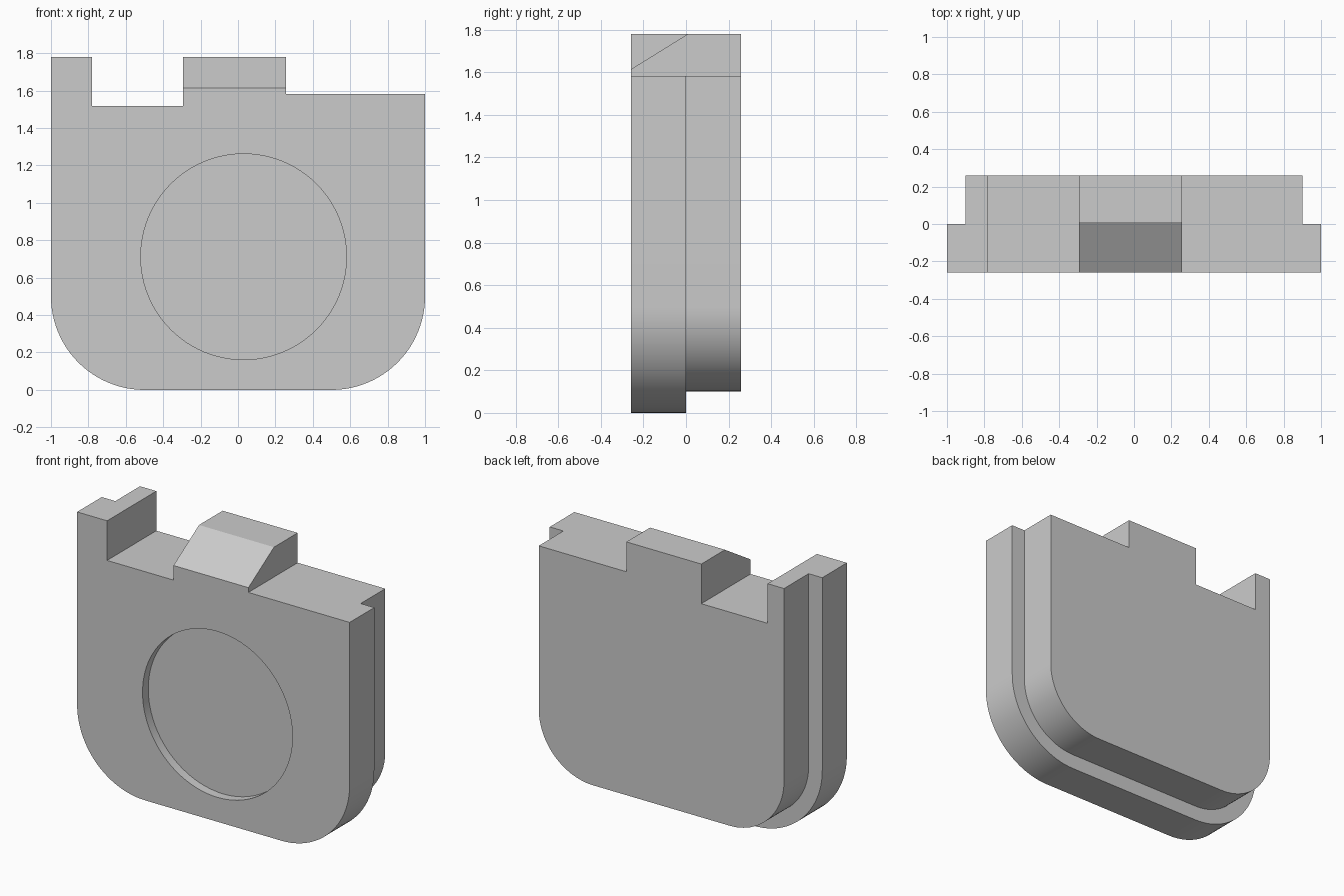
import bpy, bmesh
from math import cos, sin, pi, radians

cube = bpy.data.objects.get("Cube")
if cube:
    bpy.data.objects.remove(cube, do_unlink=True)

FRONT, MID, BACK = -0.258, 0.0, 0.258
TALL, SHOULDER, SLOT = 1.78, 1.582, 1.517
HUMP_L, HUMP_R, POST = -0.293, 0.257, -0.78

grey = bpy.data.materials.new("plain grey")
grey.use_nodes = True
colour = (0.6, 0.6, 0.6, 1)
grey.diffuse_color = colour
grey.node_tree.nodes["Principled BSDF"].inputs["Base Color"].default_value = colour


def prism(name, points, depth_axis, start, end):
    """Extrude a closed outline along x or y."""
    bm = bmesh.new()
    if depth_axis == "y":
        verts = [bm.verts.new((a, start, b)) for a, b in points]
        move = (0, end - start, 0)
    else:
        verts = [bm.verts.new((start, a, b)) for a, b in points]
        move = (end - start, 0, 0)
    face = bm.faces.new(verts)
    out = bmesh.ops.extrude_face_region(bm, geom=[face])
    moved = [g for g in out["geom"] if isinstance(g, bmesh.types.BMVert)]
    bmesh.ops.translate(bm, verts=moved, vec=move)
    bmesh.ops.recalc_face_normals(bm, faces=bm.faces)
    mesh = bpy.data.meshes.new(name)
    bm.to_mesh(mesh)
    bm.free()
    mesh.materials.append(grey)
    obj = bpy.data.objects.new(name, mesh)
    bpy.context.collection.objects.link(obj)
    return obj


def arc(cx, cz, r, a0, a1, n):
    return [(cx + r * cos(a0 + (a1 - a0) * i / n),
             cz + r * sin(a0 + (a1 - a0) * i / n)) for i in range(n + 1)]


def plate(name, inset, start, end):
    """Round-bottomed plate with the notched top edge."""
    half, r, flat = 1 - inset, 0.5 - inset, 0.5
    outline = arc(-flat, flat, r, pi, 1.5 * pi, 24)
    outline += arc(flat, flat, r, 1.5 * pi, 2 * pi, 24)
    outline += [(half, SHOULDER), (HUMP_R, SHOULDER), (HUMP_R, TALL),
                (HUMP_L, TALL), (HUMP_L, SLOT), (POST, SLOT),
                (POST, TALL), (-half, TALL)]
    return prism(name, outline, "y", start, end)


def combine(target, other, operation):
    mod = target.modifiers.new(operation.lower(), "BOOLEAN")
    mod.object, mod.operation, mod.solver = other, operation, "EXACT"
    bpy.context.view_layer.objects.active = target
    bpy.ops.object.modifier_apply(modifier=mod.name)
    bpy.data.objects.remove(other, do_unlink=True)


# Front plate with its smaller backing plate
body = plate("body_plate", 0, FRONT, MID)
combine(body, plate("backing_plate", 0.1, MID, BACK), "UNION")

# Sloping front of the hump
ramp = [(FRONT - 0.1, 1.552), (0.01, TALL), (0.01, 2), (FRONT - 0.1, 2)]
combine(body, prism("ramp_cutter", ramp, "x", HUMP_L - 0.1, HUMP_R + 0.1), "DIFFERENCE")

# Shallow round recess
circle = arc(0.03, 0.712, 0.55, 0, 2 * pi, 96)[:-1]
combine(body, prism("recess_cutter", circle, "y", FRONT - 0.1, FRONT + 0.06), "DIFFERENCE")

# Smooth only the curved walls
bpy.ops.object.select_all(action="DESELECT")
body.select_set(True)
bpy.context.view_layer.objects.active = body
bpy.ops.object.shade_smooth_by_angle(angle=radians(25))
